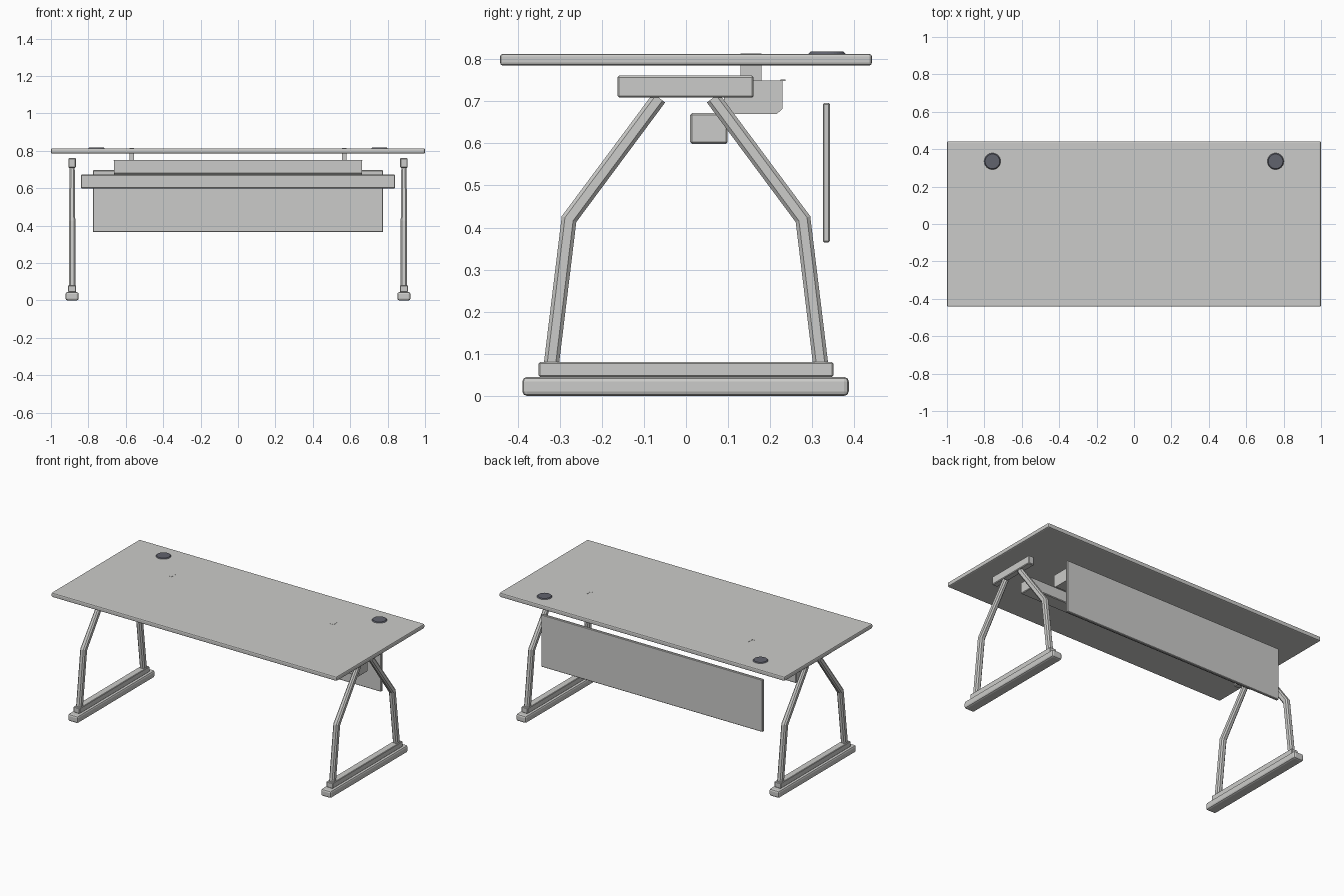
import bpy, bmesh
from mathutils import Vector

if "Cube" in bpy.data.objects:
    bpy.data.objects.remove(bpy.data.objects["Cube"], do_unlink=True)


def material(name, rgb):
    m = bpy.data.materials.new(name)
    m.use_nodes = True
    m.diffuse_color = (*rgb, 1)
    m.node_tree.nodes["Principled BSDF"].inputs["Base Color"].default_value = (*rgb, 1)
    return m


GREY = material("light grey", (0.6, 0.6, 0.585))
DARK = material("dark slate", (0.12, 0.125, 0.155))


def finish(name, bm, mat, bevel=0, segments=1):
    bmesh.ops.recalc_face_normals(bm, faces=bm.faces)
    mesh = bpy.data.meshes.new(name)
    bm.to_mesh(mesh)
    bm.free()
    mesh.materials.append(mat)
    obj = bpy.data.objects.new(name, mesh)
    bpy.context.collection.objects.link(obj)
    if bevel:
        mod = obj.modifiers.new("edge bevel", "BEVEL")
        mod.width, mod.segments = bevel, segments
    return obj


def box(name, x, y, z, bevel=0, segments=1):
    """Box from (low, high) ranges along each axis."""
    bm = bmesh.new()
    bmesh.ops.create_cube(bm, size=1)
    for v in bm.verts:
        v.co = [(r[0] + r[1]) / 2 + c * (r[1] - r[0]) for r, c in zip((x, y, z), v.co)]
    return finish(name, bm, GREY, bevel, segments)


def tube(name, x, path, widths, depth, chamfer):
    """Chamfered rectangular tube following a bent (y, z) path."""
    pts = [Vector(p) for p in path]
    bm = bmesh.new()
    rings = []
    for i, (p, w) in enumerate(zip(pts, widths)):
        before = (p - pts[i - 1]).normalized() if i else (pts[1] - p).normalized()
        after = (pts[i + 1] - p).normalized() if i < len(pts) - 1 else before
        along = (before + after).normalized()
        side = Vector((along.y, -along.x)) / along.dot(before)
        a, b, c = w / 2, depth / 2, chamfer
        section = [(a, b - c), (a - c, b), (c - a, b), (-a, b - c),
                   (-a, c - b), (c - a, -b), (a - c, -b), (a, c - b)]
        rings.append([bm.verts.new((x + u, p.x + side.x * v, p.y + side.y * v))
                      for u, v in section])
    for r, s in zip(rings, rings[1:]):
        for k in range(8):
            bm.faces.new((r[k], r[k - 1], s[k - 1], s[k]))
    bm.faces.new(rings[0])
    bm.faces.new(rings[-1])
    return finish(name, bm, GREY)


# Tabletop
box("tabletop", (-1, 1), (-0.442, 0.442), (0.785, 0.813), 0.007, 2)

# Leg frames, cable grommets and tray brackets on both sides
for s, side in ((1, "left"), (-1, "right")):
    x = 0.887 * s
    box(f"{side}_foot", (x - 0.035, x + 0.035), (-0.389, 0.387), (0, 0.045), 0.011, 2)
    box(f"{side}_foot_rail", (x - 0.022, x + 0.022), (-0.35, 0.35), (0.045, 0.08), 0.003)
    box(f"{side}_top_mount", (x - 0.02, x + 0.02), (-0.163, 0.161), (0.709, 0.761), 0.004)
    for d, end in ((-1, "front"), (1, "back")):
        tube(f"{side}_{end}_leg", x,
             [(0.32 * d, 0.075), (0.278 * d, 0.42), (0.064 * d, 0.708)],
             (0.034, 0.034, 0.028), 0.036, 0.008)

    bm = bmesh.new()
    bmesh.ops.create_cone(bm, cap_ends=True, segments=32, radius1=0.045,
                          radius2=0.039, depth=0.006)
    bmesh.ops.translate(bm, verts=bm.verts, vec=(0.757 * s, 0.335, 0.815))
    finish(f"{side}_grommet", bm, DARK)

    # Folded sheet hanger for the tray
    box(f"{side}_hanger_web", (0.567 * s - 0.012, 0.567 * s + 0.012),
        (0.13, 0.133), (0.73, 0.814))
    box(f"{side}_hanger_flange", (0.567 * s + 0.009, 0.567 * s + 0.012),
        (0.13, 0.18), (0.73, 0.814))

# Cross beam and modesty panel
box("cross_beam", (-0.84, 0.84), (0.01, 0.099), (0.599, 0.672), 0.004)
box("modesty_panel", (-0.775, 0.775), (0.325, 0.342), (0.365, 0.696), 0.003)

# Open cable tray with chamfered lower edges
bm = bmesh.new()
profile = [(0.09, 0.75), (0.09, 0.682), (0.102, 0.67),
           (0.216, 0.67), (0.229, 0.682), (0.229, 0.75)]
ends = [[bm.verts.new((x, y, z)) for y, z in profile] for x in (-0.662, 0.662)]
for k in range(len(profile) - 1):
    bm.faces.new((ends[0][k], ends[0][k + 1], ends[1][k + 1], ends[1][k]))
for ring in ends:
    bm.faces.new(ring)
tray = finish("cable_tray", bm, GREY)
wall = tray.modifiers.new("sheet thickness", "SOLIDIFY")
wall.thickness, wall.offset = 0.004, -1
box("cable_tray_lip", (-0.666, 0.666), (0.225, 0.236), (0.748, 0.752))
